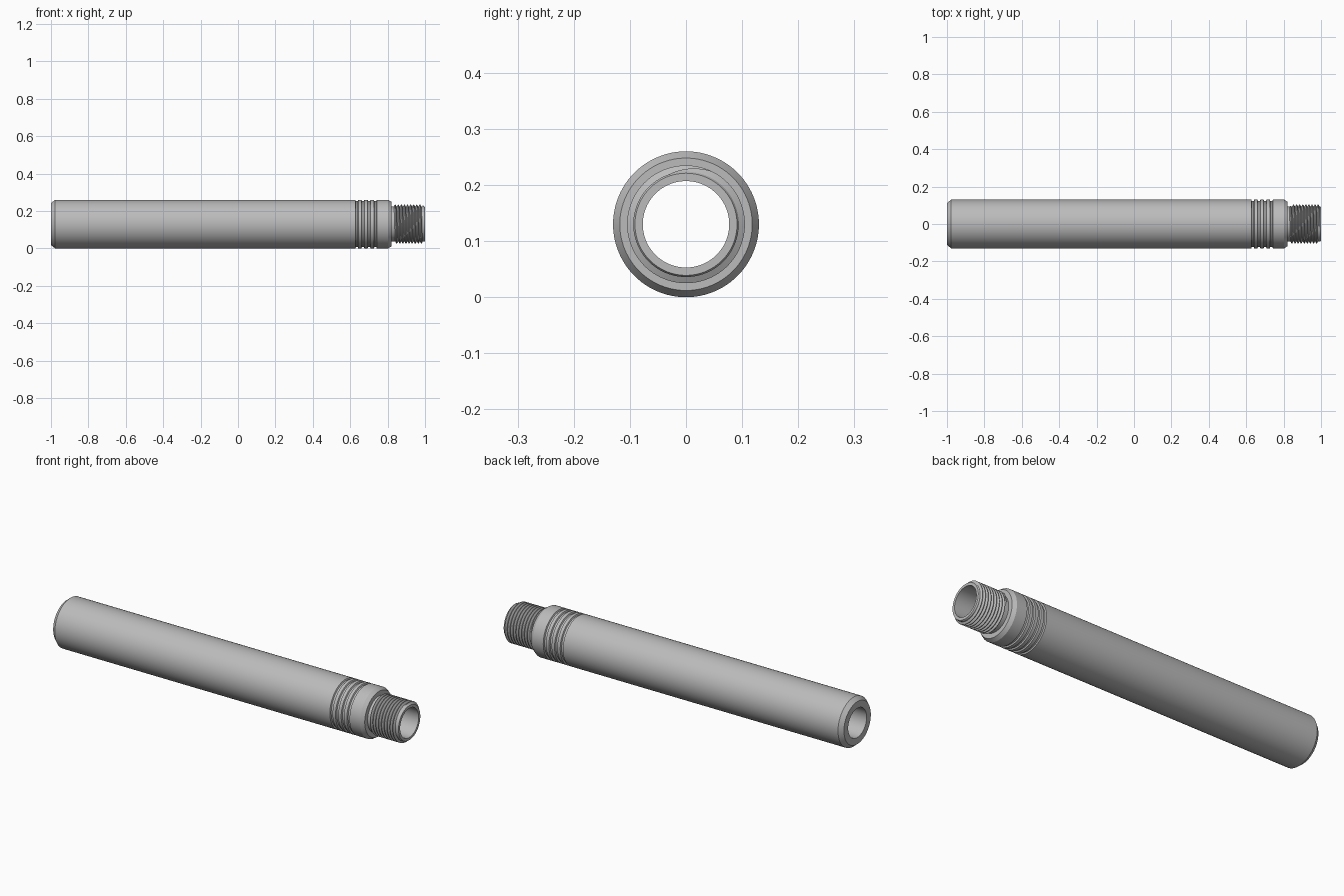
import bpy, bmesh
from math import sin, cos, tau, radians

RADIUS = 0.13      # outer radius, also the height of the axis
BORE = 0.077
SEGMENTS = 96

if "Cube" in bpy.data.objects:
    bpy.data.objects.remove(bpy.data.objects["Cube"], do_unlink=True)

steel = bpy.data.materials.new("grey_steel")
steel.use_nodes = True
GREY = (0.5, 0.5, 0.5, 1)
steel.diffuse_color = GREY
steel.node_tree.nodes["Principled BSDF"].inputs["Base Color"].default_value = GREY


def finish(bm, name):
    bmesh.ops.recalc_face_normals(bm, faces=bm.faces[:])
    mesh = bpy.data.meshes.new(name)
    bm.to_mesh(mesh)
    bm.free()
    mesh.materials.append(steel)
    obj = bpy.data.objects.new(name, mesh)
    bpy.context.collection.objects.link(obj)
    bpy.ops.object.select_all(action='DESELECT')
    obj.select_set(True)
    bpy.context.view_layer.objects.active = obj
    bpy.ops.object.shade_smooth_by_angle(angle=radians(25))
    return obj


def point(bm, x, r, angle):
    return bm.verts.new((x, r * cos(angle), RADIUS + r * sin(angle)))


def lathe(name, profile):
    """Spin a closed (x, radius) loop about the long axis."""
    bm = bmesh.new()
    rings = [[point(bm, x, r, tau * i / SEGMENTS) for i in range(SEGMENTS)]
             for x, r in profile]
    for a, b in zip(rings, rings[1:] + rings[:1]):
        for i in range(SEGMENTS):
            j = (i + 1) % SEGMENTS
            bm.faces.new((a[i], a[j], b[j], b[i]))
    return finish(bm, name)


# Main tube: chamfered ends and a row of rounded grooves
profile = [(-1, BORE), (-1, 0.112), (-0.978, RADIUS)]
for centre in (0.635, 0.668, 0.701, 0.734):
    for dx, depth in ((-0.008, 0), (-0.005, 0.007), (0.005, 0.007), (0.008, 0)):
        profile.append((centre + dx, RADIUS - depth))
profile += [(0.803, RADIUS), (0.822, 0.118), (0.822, BORE)]
lathe("tube_body", profile)

# Hollow threaded spigot core
ROOT, CREST = 0.094, 0.105
lathe("spigot_core", [(0.81, BORE), (0.81, ROOT), (0.995, ROOT),
                      (1, ROOT - 0.003), (1, BORE)])


# Helical thread ridge, tapering out at both ends
def thread(name, start, end, pitch):
    bm = bmesh.new()
    turns = (end - start) / pitch - 1
    steps = int(turns * SEGMENTS)
    rows = []
    for i in range(steps + 1):
        x = start + pitch * i / SEGMENTS
        fade = min(1, i / 12, (steps - i) / 12)
        top = ROOT + (CREST - ROOT) * fade
        section = ((0, ROOT - 0.002), (0.42, top), (0.58, top), (1, ROOT - 0.002))
        rows.append([point(bm, x + f * pitch, r, tau * i / SEGMENTS)
                     for f, r in section])
    for a, b in zip(rows, rows[1:]):
        for k in range(3):
            bm.faces.new((a[k], b[k], b[k + 1], a[k + 1]))
    bm.faces.new(rows[0])
    bm.faces.new(rows[-1])
    return finish(bm, name)


thread("spigot_thread", 0.828, 0.998, 0.0165)
